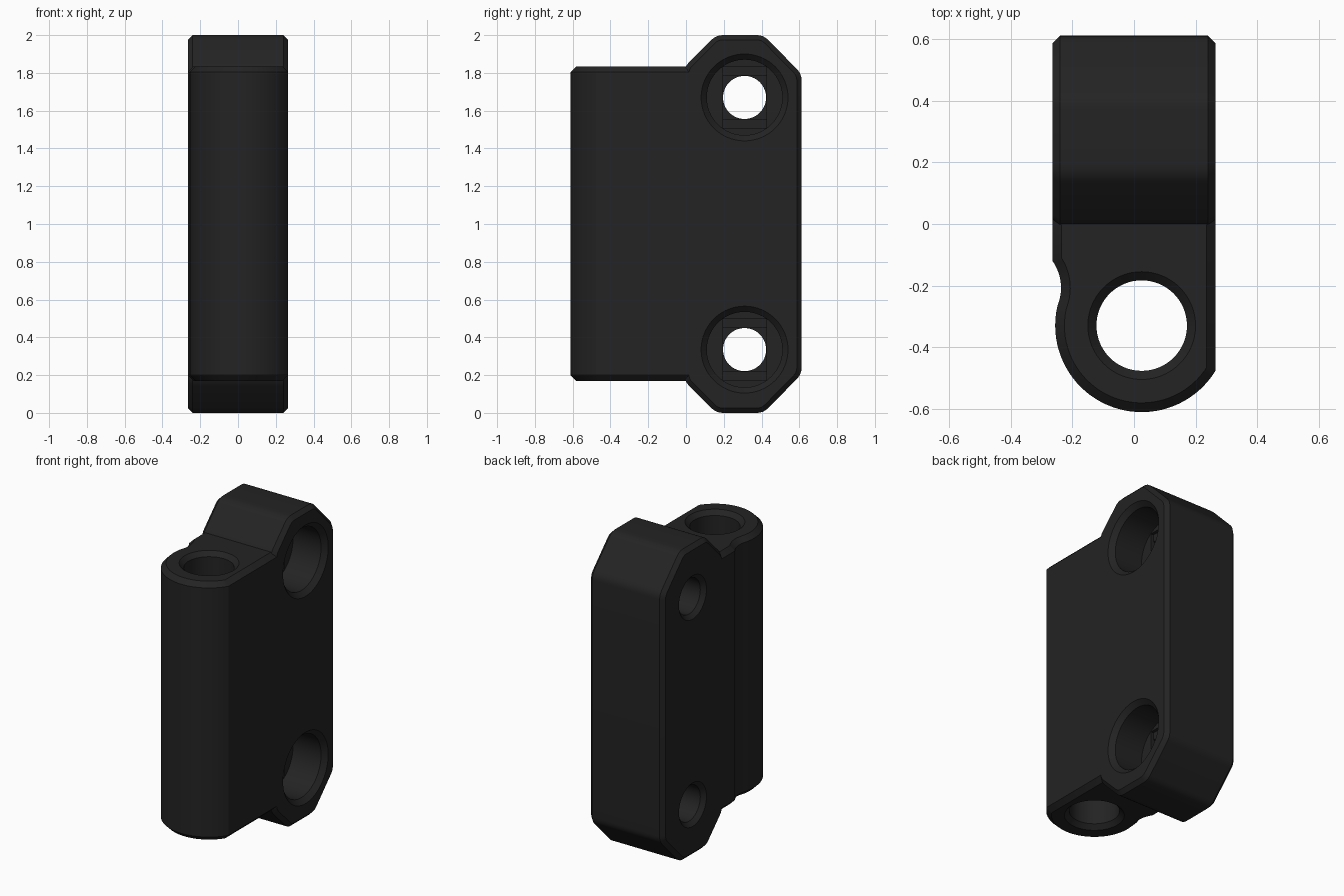
import bpy, bmesh, math
from mathutils import Vector

if "Cube" in bpy.data.objects:
    bpy.data.objects.remove(bpy.data.objects["Cube"])

black = bpy.data.materials.new("matte black")
black.diffuse_color = (0.017, 0.017, 0.017, 1)
black.use_nodes = True
black.node_tree.nodes["Principled BSDF"].inputs["Base Color"].default_value = black.diffuse_color

HALF = 0.265            # half thickness of the bracket
BARREL = (0.025, -0.33) # hinge pin axis
BOLTS = (0.335, 1.67)   # bolt heights
BOLT_Y = 0.31


def arc(cx, cy, r, a0, a1, n):
    return [(cx + r * math.cos(math.radians(a0 + (a1 - a0) * i / n)),
             cy + r * math.sin(math.radians(a0 + (a1 - a0) * i / n))) for i in range(n + 1)]


def inset(pts, c):
    """Move a counter-clockwise outline inwards by c with mitred corners."""
    out = []
    for i, p in enumerate(pts):
        a, b, d = Vector(pts[i - 1]), Vector(p), Vector(pts[(i + 1) % len(pts)])
        e, f = (b - a).normalized(), (d - b).normalized()
        n1, n2 = Vector((-e.y, e.x)), Vector((-f.y, f.x))
        out.append(tuple(b + (n1 + n2) * c / (1 + n1.dot(n2))))
    return out


def round_corners(pts, cut, n=4):
    """Replace each corner by a short curve."""
    out = []
    for i, p in enumerate(pts):
        b = Vector(p)
        a = b + (Vector(pts[i - 1]) - b).normalized() * cut
        d = b + (Vector(pts[(i + 1) % len(pts)]) - b).normalized() * cut
        for k in range(n + 1):
            t = k / n
            out.append(tuple(a * (1 - t) ** 2 + b * 2 * t * (1 - t) + d * t * t))
    return out


def loft(name, rings, axis):
    """Solid through outlines (points, position) stacked along the x or z axis."""
    bm = bmesh.new()
    loops = []
    for pts, w in rings:
        loops.append([bm.verts.new((w, u, v) if axis == "x" else (u, v, w)) for u, v in pts])
    n = len(loops[0])
    for lo, hi in zip(loops, loops[1:]):
        for i in range(n):
            j = (i + 1) % n
            bm.faces.new((lo[i], lo[j], hi[j], hi[i]))
    bm.faces.new(loops[0][::-1])
    bm.faces.new(loops[-1])
    mesh = bpy.data.meshes.new(name)
    bm.to_mesh(mesh)
    bm.free()
    mesh.materials.append(black)
    ob = bpy.data.objects.new(name, mesh)
    bpy.context.collection.objects.link(ob)
    return ob


def chamfered(name, pts, lo, hi, c, axis):
    small = inset(pts, c)
    return loft(name, [(small, lo), (pts, lo + c), (pts, hi - c), (small, hi)], axis)


def turned(name, centre, profile, axis, n=64):
    return loft(name, [(arc(*centre, r, 0, 360, n)[:-1], w) for r, w in profile], axis)


def box(name, y, z, hy, hz, x0, x1):
    pts = [(y - hy, z - hz), (y + hy, z - hz), (y + hy, z + hz), (y - hy, z + hz)]
    return loft(name, [(pts, x0), (pts, x1)], "x")


def combine(target, other, operation):
    mod = target.modifiers.new(operation.lower(), "BOOLEAN")
    mod.operation, mod.solver, mod.object = operation, "EXACT", other
    bpy.context.view_layer.objects.active = target
    bpy.ops.object.modifier_apply(modifier=mod.name)
    bpy.data.objects.remove(other)


# mounting plate with cut corners
octagon = [(-0.01, 0.17), (0.16, 0), (0.41, 0), (0.612, 0.205),
           (0.612, 1.795), (0.41, 2), (0.16, 2), (-0.01, 1.83)]
bracket = chamfered("hinge_bracket", round_corners(octagon, 0.035), -HALF, HALF, 0.025, "x")

# hinge barrel blending into the plate on the left
outline = [(HALF, 0.3), (-HALF, 0.3)]
outline += arc(-0.387, -0.207, 0.15, 35.5, -16.6, 10)
outline += arc(*BARREL, 0.281, 163.4, 328.7, 40)[1:]
combine(bracket, chamfered("barrel", outline, 0.17, 1.835, 0.03, "z"), "UNION")

# pin bore with countersunk ends
bore = turned("bore", BARREL, [(0.205, 0.14), (0.147, 0.198), (0.147, 1.807), (0.205, 1.865)], "z")
combine(bracket, bore, "DIFFERENCE")

# bolt holes: through hole, counterbore, and two shallow steps at its floor
for z in BOLTS:
    hole = turned("bolt_hole", (BOLT_Y, z), [(0.17, -0.295), (0.114, -0.239), (0.114, 0.1)], "x")
    combine(bracket, hole, "DIFFERENCE")
    head = turned("counterbore", (BOLT_Y, z), [(0.2, 0.035), (0.2, 0.235), (0.26, 0.295)], "x")
    combine(bracket, head, "DIFFERENCE")
    combine(bracket, box("slot_step", BOLT_Y, z, 0.115, 0.162, 0.015, 0.06), "DIFFERENCE")
    combine(bracket, box("square_step", BOLT_Y, z, 0.115, 0.115, -0.005, 0.06), "DIFFERENCE")

bpy.ops.object.select_all(action="DESELECT")
bracket.select_set(True)
bpy.context.view_layer.objects.active = bracket
bpy.ops.object.shade_smooth_by_angle(angle=math.radians(25))
